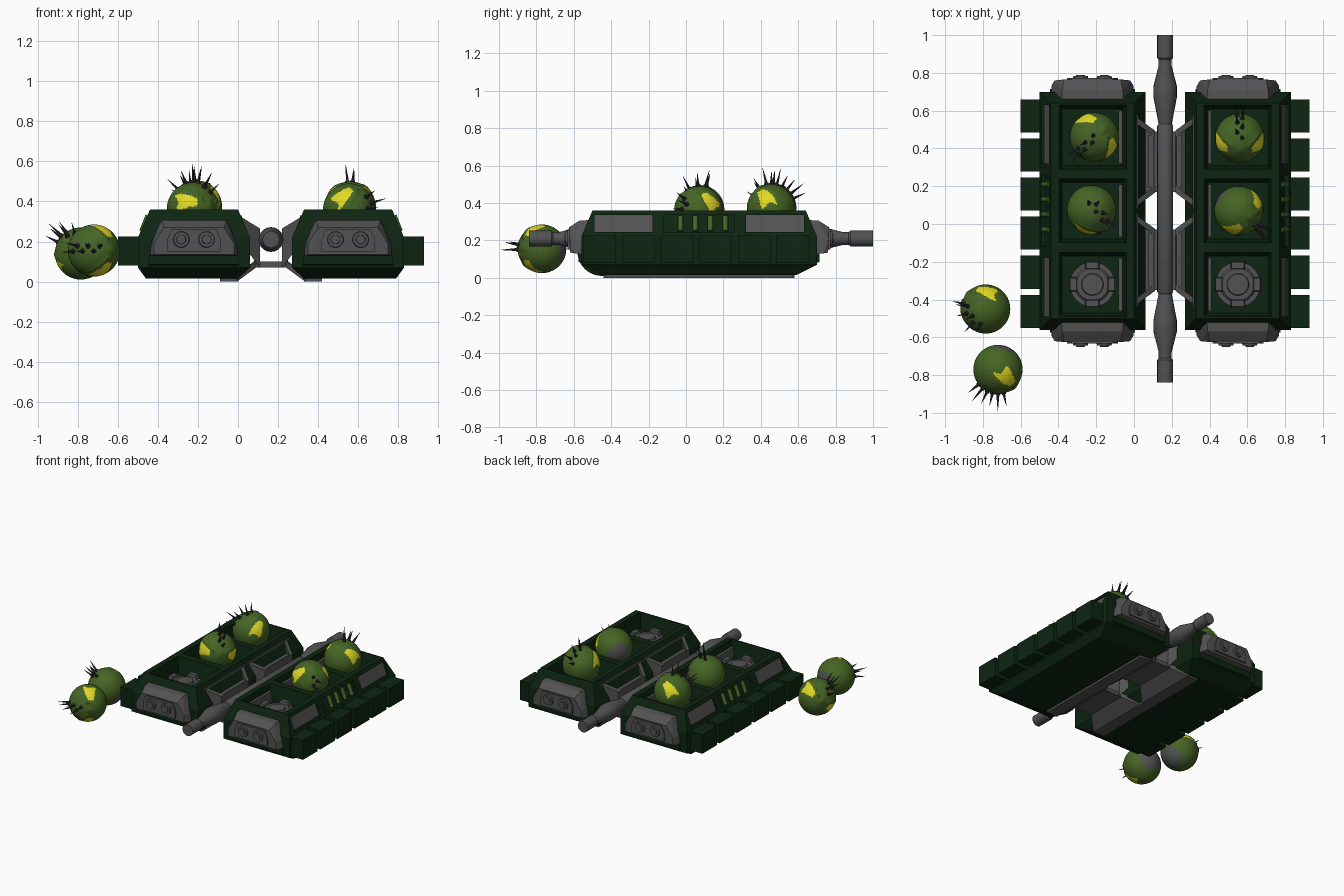
import bpy, bmesh, math
from mathutils import Vector, Matrix

if "Cube" in bpy.data.objects:
    bpy.data.objects.remove(bpy.data.objects["Cube"])

AX, YC = 0.165, 0.07          # centre line of the twin hulls
WELLS = (-0.32, 0.07, 0.46)   # socket rows


def mat(name, rgb):
    m = bpy.data.materials.new(name)
    m.diffuse_color = (*rgb, 1)
    m.use_nodes = True
    m.node_tree.nodes["Principled BSDF"].inputs["Base Color"].default_value = m.diffuse_color
    return m


HULL = mat("dark_green", (0.004, 0.018, 0.006))
METAL = mat("grey_metal", (0.085, 0.085, 0.088))
SKIN = mat("moss_green", (0.06, 0.13, 0.018))
EYE = mat("yellow", (0.75, 0.68, 0.02))
SPIKE = mat("spike_grey", (0.035, 0.035, 0.04))


def finish(name, bm, *mats, smooth=False):
    bmesh.ops.recalc_face_normals(bm, faces=bm.faces)
    me = bpy.data.meshes.new(name)
    bm.to_mesh(me)
    bm.free()
    ob = bpy.data.objects.new(name, me)
    bpy.context.collection.objects.link(ob)
    for m in mats:
        me.materials.append(m)
    if smooth:
        bpy.ops.object.select_all(action='DESELECT')
        ob.select_set(True)
        bpy.context.view_layer.objects.active = ob
        bpy.ops.object.shade_smooth_by_angle(angle=math.radians(35))
    return ob


def add_hull(bm, pts):
    vs = [bm.verts.new(p) for p in pts]
    bmesh.ops.convex_hull(bm, input=vs)


def solid(name, pts, m):
    bm = bmesh.new()
    add_hull(bm, pts)
    return finish(name, bm, m)


def rect(x0, x1, y0, y1, z):
    return [(x, y, z) for x in (x0, x1) for y in (y0, y1)]


def add_rod(bm, p, d, r1, r2, length, seg=20):
    d = Vector(d).normalized()
    M = Matrix.Translation(Vector(p) + d * length / 2) @ d.to_track_quat('Z', 'Y').to_matrix().to_4x4()
    bmesh.ops.create_cone(bm, cap_ends=True, segments=seg, radius1=r1, radius2=r2, depth=length, matrix=M)


def cut(ob, pts):
    c = solid("cutter", pts, HULL)
    c.hide_render = True
    mod = ob.modifiers.new("cut", 'BOOLEAN')
    mod.object, mod.operation, mod.solver = c, 'DIFFERENCE', 'EXACT'
    bpy.context.view_layer.objects.active = ob
    bpy.ops.object.modifier_apply(modifier=mod.name)
    bpy.data.objects.remove(c)


def pod(s, side):
    def X(pts):                       # distance from centre line -> world
        return [(AX + s * p[0], p[1], p[2]) for p in pts]
    # hull block with wells and side windows
    body = solid(side + "_hull", X(
        rect(.165, .625, -.45, .59, .015) + rect(.105, .665, -.56, .70, .07) +
        rect(.105, .665, -.56, .70, .22) + rect(.165, .605, -.50, .64, .36)), HULL)
    for y in WELLS:
        cut(body, X(rect(.225, .545, y - .15, y + .15, .24) + rect(.225, .545, y - .15, y + .15, .33) +
                    rect(.205, .562, y - .17, y + .17, .365)))
    for i, (a, b) in enumerate(((-.49, -.18), (-.12, .26), (.32, .63))):
        cut(body, X(rect(.635, .75, a, b, .245) + rect(.597, .75, a, b, .335)))
        if i != 1:
            solid(side + "_window_panel", X(rect(.628, .641, a, b, .245) + rect(.592, .604, a, b, .335)), METAL)
    # green tubes in the middle window
    bm = bmesh.new()
    for y in (-.03, .05, .13, .21):
        add_rod(bm, (AX + s * .645, y, .25), (-s * .4, 0, 1), .014, .014, .085, 12)
    finish(side + "_tubes", bm, SKIN, smooth=True)
    # track pads along the outer side
    for i in range(6):
        y = -.55 + i * .207
        solid(side + "_track_pad", X(rect(.64, .765, y, y + .175, .08) + rect(.64, .765, y, y + .175, .225)), HULL)
    # sockets and inboard strips
    for y in WELLS:
        c = AX + s * .385
        bm = bmesh.new()
        add_rod(bm, (c, y, .235), (0, 0, 1), .12, .12, .035, 28)
        add_rod(bm, (c, y, .27), (0, 0, 1), .095, .085, .012, 28)
        add_rod(bm, (c, y, .28), (0, 0, 1), .06, .055, .01, 28)
        for k in range(4):
            R = Matrix.Translation((c, y, 0)) @ Matrix.Rotation(k * math.pi / 2, 4, 'Z')
            add_hull(bm, [R @ Vector(p) for p in rect(.075, .122, -.04, .04, .26) + rect(.085, .118, -.033, .033, .30)])
        finish(side + "_socket", bm, METAL, smooth=True)
        solid(side + "_well_strip", X(rect(.226, .246, y - .14, y + .14, .24) + rect(.226, .246, y - .14, y + .14, .325)), METAL)
    # end caps with twin lamps, front and back
    for f in (-1, 1):
        def P(dx, t, z):
            return (AX + s * (.385 + dx), YC + f * t, z)

        def ring(w, t, z):
            return [P(-w, t, z), P(w, t, z)]
        solid(side + "_end_cap", ring(.218, .59, .13) + ring(.218, .66, .13) + ring(.218, .59, .20) +
              ring(.20, .69, .135) + ring(.20, .69, .19) + ring(.165, .57, .31) + ring(.16, .64, .305) +
              ring(.15, .695, .27), METAL)
        solid(side + "_lamp_plate", ring(.135, .68, .15) + ring(.135, .703, .15) + ring(.135, .68, .21) +
              ring(.135, .703, .21) + ring(.11, .68, .262) + ring(.11, .703, .262), METAL)
        solid(side + "_cap_sill", ring(.225, .61, .075) + ring(.225, .645, .085) + ring(.225, .645, .13) +
              ring(.225, .61, .13), HULL)
        bm = bmesh.new()
        for dx in (-.063, .063):
            add_rod(bm, P(dx, .69, .21), (0, f, 0), .044, .038, .024, 20)
            add_rod(bm, P(dx, .71, .21), (0, f, 0), .025, .022, .01, 20)
        finish(side + "_lamps", bm, METAL, smooth=True)
    # linking frame: top rails, diagonals and the lower plate
    for yc in (YC - .26, YC + .26):
        solid("link_rail", X(rect(.055, .085, yc - .14, yc + .14, .08) + rect(.06, .09, yc - .14, yc + .14, .27)), METAL)
        solid("link_outer_rail", X(rect(.145, .168, yc - .25, yc + .25, .29) + rect(.145, .17, yc - .25, yc + .25, .33)), METAL)
        for f in (-1, 1):
            solid("link_diagonal", X([(.055, yc + f * t, z) for t in (.13, .165) for z in (.07, .265)] +
                                     [(.17, yc + f * t, z) for t in (.215, .25) for z in (.22, .335)]), METAL)
        # lower plate: flat middle and a flared wing that dips under the hull
        solid("link_floor", X(rect(0, .085, yc - .16, yc + .16, .07) + rect(0, .085, yc - .16, yc + .16, .1)), METAL)
        solid("link_wing", X(rect(.075, .085, yc - .16, yc + .16, .07) + rect(.075, .085, yc - .16, yc + .16, .1) +
                             rect(.17, .172, yc - .25, yc + .25, 0) + rect(.17, .172, yc - .25, yc + .25, .04)), METAL)
    solid("link_foot", X(rect(.165, .255, YC - .5, YC + .5, 0) + rect(.165, .255, YC - .5, YC + .5, .03)), METAL)


pod(-1, "left")
pod(1, "right")

# central shaft, turned about its length
half = [(.92, 0), (.92, .042), (.80, .042), (.79, .034), (.76, .034), (.65, .062), (.59, .062), (.45, .035), (.44, .042)]
prof = [(-t, r) for t, r in half] + [(t, r) for t, r in reversed(half)]
bm = bmesh.new()
vs = [bm.verts.new((AX + r, .08 + t, .21)) for t, r in prof]
es = [bm.edges.new(p) for p in zip(vs, vs[1:])]
bmesh.ops.spin(bm, geom=vs + es, cent=(AX, 0, .21), axis=(0, 1, 0), angle=math.tau, steps=20)
bmesh.ops.remove_doubles(bm, verts=bm.verts, dist=1e-4)
finish("shaft", bm, METAL, smooth=True)


# spiky heads: f = middle of face, s = way the crest of spikes leans
def head(pos, f, s, r=.13):
    pos, f = Vector(pos), Vector(f).normalized()
    s = Vector(s)
    s = (s - f * s.dot(f)).normalized()
    e = f.cross(s)
    grey = -(f * .8 + s * .6)
    bm = bmesh.new()
    bmesh.ops.create_icosphere(bm, subdivisions=5, radius=1)
    for face in bm.faces:
        d = face.calc_center_median().normalized()
        x, y, z = abs(d.dot(e)), d.dot(s), d.dot(f)
        # slanted eyes: an outer-high wedge on each side
        if z > .1 and .5 < x < .97 and -.38 < y < -.12 + (x - .5) * .9:
            face.material_index = 1
        elif d.dot(grey) > .8:
            face.material_index = 2
    for v in bm.verts:
        d = v.co.normalized()
        x, y, z = abs(d.dot(e)), d.dot(s), d.dot(f)
        brow = math.exp(-((y - .04 - (x - .5) * .9) / .1) ** 2) * max(0, z) if x > .3 else 0
        nose = math.exp(-(x / .15) ** 2 - ((y + .25) / .2) ** 2) * max(0, z)
        v.co = pos + d * r * (1 + .05 * brow + .05 * nose)
    finish("head", bm, SKIN, EYE, METAL, smooth=True)
    bm = bmesh.new()
    for i in range(6):
        a = math.radians(15 + 13 * i)
        d = (f * math.cos(a) + s * math.sin(a) + e * (.1 if i % 2 else -.1)).normalized()
        add_rod(bm, pos + d * r * .94, d, .014, .012, .014, 8)
        add_rod(bm, pos + d * r * .96, d, .009, .0008, .075 + .02 * (i % 3 == 1), 8)
    finish("head_spikes", bm, SPIKE)


head((-.21, .46, .375), (.2, .15, .9), (-.75, -.65, .1))
head((-.225, .075, .365), (.6, -.6, .4), (.1, .2, 1))
head((.56, .455, .37), (0, -.25, .97), (0, 1, .25))
head((.555, .07, .36), (.45, -.3, .5), (.7, -.6, -.3))
head((-.785, -.45, .14), (-.7, .4, .3), (-.5, -.4, .7))
head((-.72, -.77, .155), (.45, -.85, .05), (-.9, -.4, .05))
